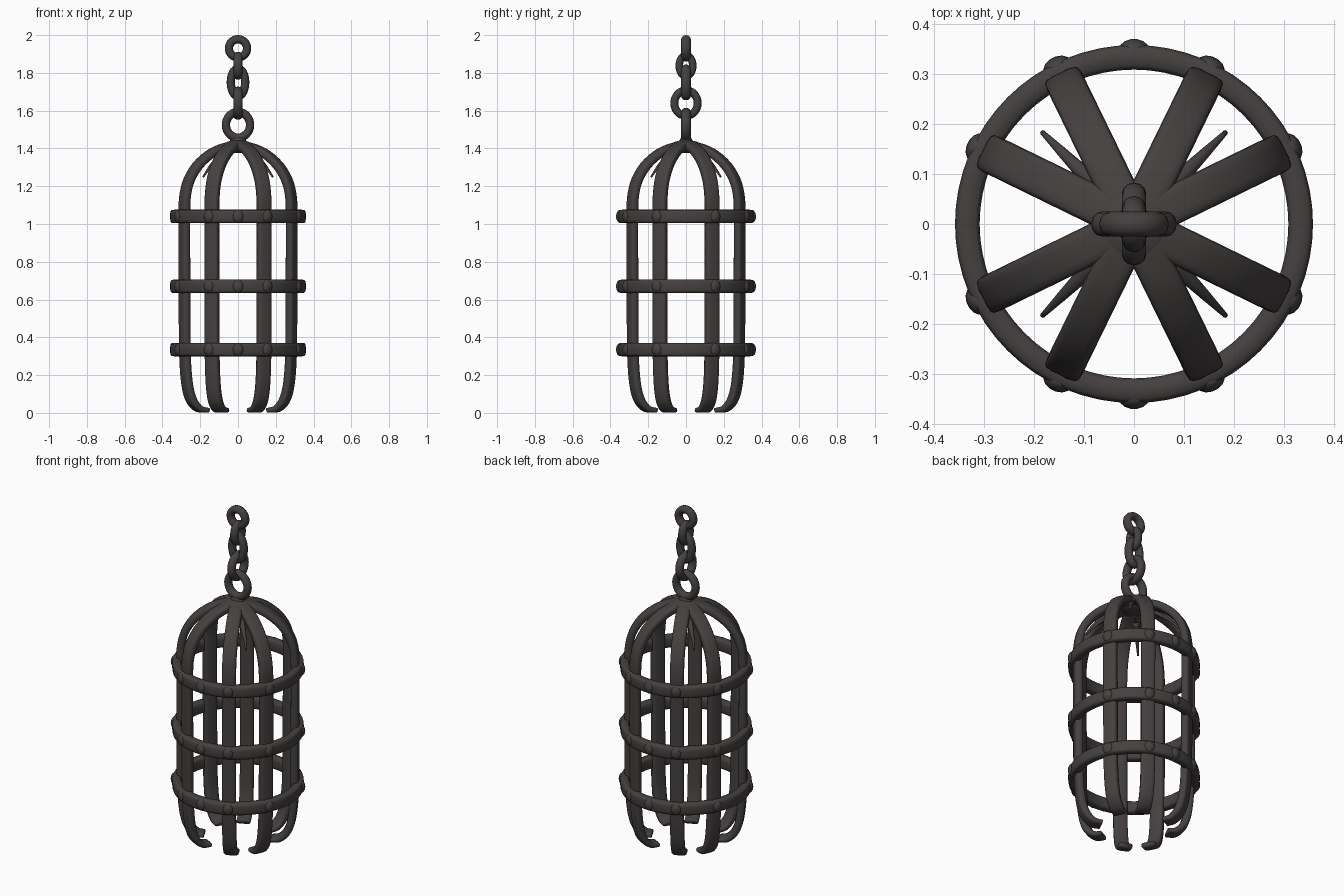
import bpy, bmesh, math
from mathutils import Vector

if "Cube" in bpy.data.objects:
    bpy.data.objects.remove(bpy.data.objects["Cube"])

iron = bpy.data.materials.new("dark iron")
iron.diffuse_color = (0.058, 0.052, 0.050, 1)
iron.use_nodes = True
iron.node_tree.nodes["Principled BSDF"].inputs["Base Color"].default_value = iron.diffuse_color


def finish(name, bm):
    bmesh.ops.recalc_face_normals(bm, faces=bm.faces)
    me = bpy.data.meshes.new(name)
    bm.to_mesh(me)
    bm.free()
    me.materials.append(iron)
    for p in me.polygons:
        p.use_smooth = True
    ob = bpy.data.objects.new(name, me)
    bpy.context.collection.objects.link(ob)
    return ob


def smooth_path(pts, n=5):
    # Catmull-Rom interpolation through the given points
    pts = [Vector(p) for p in pts]
    ext = [2 * pts[0] - pts[1]] + pts + [2 * pts[-1] - pts[-2]]
    out = []
    for i in range(1, len(ext) - 2):
        a, b, c, d = ext[i - 1:i + 3]
        for k in range(n):
            t = k / n
            out.append(0.5 * (2 * b + (c - a) * t + (2 * a - 5 * b + 4 * c - d) * t * t
                              + (3 * b - a - 3 * c + d) * t ** 3))
    return out + [pts[-1]]


def sweep(name, pts, side, size, closed=False, power=0.5, seg=14):
    # rounded section (half width along side, half thickness) swept on a path
    bm = bmesh.new()
    n, rings = len(pts), []
    for i, p in enumerate(pts):
        if closed:
            t = pts[(i + 1) % n] - pts[i - 1]
        else:
            t = pts[min(i + 1, n - 1)] - pts[max(i - 1, 0)]
        nrm = t.normalized().cross(side).normalized()
        w, h = size(i / (n - 1))
        ring = []
        for k in range(seg):
            a = math.tau * k / seg
            c, s = math.cos(a), math.sin(a)
            u = math.copysign(abs(c) ** power, c) * w
            v = math.copysign(abs(s) ** power, s) * h
            ring.append(bm.verts.new(p + side * u + nrm * v))
        rings.append(ring)
    for i in range(n if closed else n - 1):
        r0, r1 = rings[i], rings[(i + 1) % n]
        for k in range(seg):
            bm.faces.new((r0[k], r0[(k + 1) % seg], r1[(k + 1) % seg], r1[k]))
    if not closed:
        bm.faces.new(rings[0])
        bm.faces.new(rings[-1])
    return finish(name, bm)


def ball(name, loc, scale, rot=0):
    bm = bmesh.new()
    bmesh.ops.create_uvsphere(bm, u_segments=14, v_segments=8, radius=1)
    ob = finish(name, bm)
    ob.location, ob.scale, ob.rotation_euler = loc, scale, (0, 0, rot)


# eight bent straps: hooked at the bottom, domed at the top
angles = [math.radians(q + d) for q in (0, 90, 180, 270) for d in (26, 64)]
profile = [(0.185, 0.014), (0.235, 0.024), (0.278, 0.075), (0.302, 0.17), (0.313, 0.34),
           (0.315, 0.67), (0.316, 1.04), (0.311, 1.15), (0.287, 1.235), (0.232, 1.315),
           (0.15, 1.378), (0.07, 1.408), (0.01, 1.418)]
for a in angles:
    path = smooth_path([(r * math.cos(a), r * math.sin(a), z) for r, z in profile])
    side = Vector((-math.sin(a), math.cos(a), 0))
    sweep("strap", path, side,
          lambda t: (0.039, 0.013 + 0.009 * min(1, t * 6)))

# three hoops with rivets
for z in (0.335, 0.67, 1.04):
    circle = [Vector((0.334 * math.cos(math.tau * i / 64), 0.334 * math.sin(math.tau * i / 64), z))
              for i in range(64)]
    sweep("hoop", circle, Vector((0, 0, 1)), lambda t: (0.036, 0.025), closed=True)
    for a in angles + [math.pi / 2, -math.pi / 2]:
        ball("rivet", (0.35 * math.cos(a), 0.35 * math.sin(a), z), (0.021, 0.03, 0.034), a)

# small thorns between the dome straps
for q in (45, 135, 225, 315):
    a = math.radians(q)
    path = smooth_path([(r * math.cos(a), r * math.sin(a), z)
                        for r, z in ((0.11, 1.37), (0.19, 1.32), (0.26, 1.25))])
    sweep("thorn", path, Vector((-math.sin(a), math.cos(a), 0)),
          lambda t: (0.018 - 0.013 * t, 0.012 - 0.007 * t), power=1, seg=8)

# crown cap where the straps meet
ball("crown_cap", (0, 0, 1.41), (0.085, 0.085, 0.035))
ball("crown_neck", (0, 0, 1.435), (0.045, 0.035, 0.035))

# chain: centre height, half width, half height, tube radius, turned?
links = [("hanging_ring", 1.525, 0.086, 0.090, 0.022, False),
         ("chain_link", 1.640, 0.083, 0.088, 0.021, True),
         ("chain_link", 1.750, 0.060, 0.095, 0.022, False),
         ("chain_link", 1.838, 0.056, 0.074, 0.020, True),
         ("chain_link", 1.930, 0.070, 0.070, 0.022, False)]
for name, z, w, h, r, turned in links:
    path = []
    for i in range(32):
        a = math.tau * i / 32
        u, v = (w - r) * math.cos(a), z + (h - r) * math.sin(a)
        path.append(Vector((0, u, v) if turned else (u, 0, v)))
    side = Vector((1, 0, 0)) if turned else Vector((0, 1, 0))
    sweep(name, path, side, lambda t: (r * 1.15, r), closed=True, power=1, seg=12)
